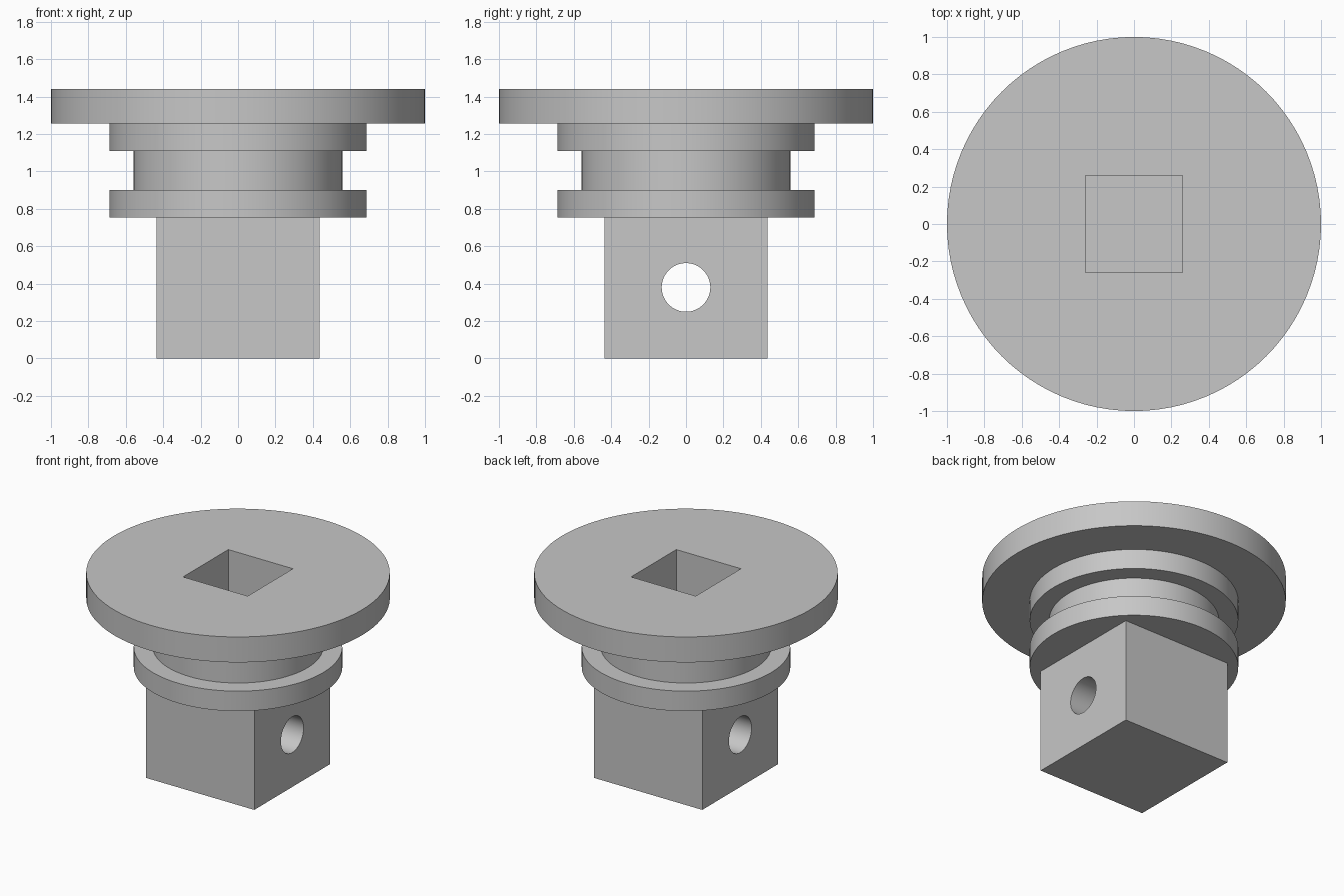
import bpy
import bmesh
from math import radians
from mathutils import Matrix

if "Cube" in bpy.data.objects:
    bpy.data.objects.remove(bpy.data.objects["Cube"], do_unlink=True)

# Single plain grey
grey = bpy.data.materials.new("plain grey")
grey.use_nodes = True
colour = (0.57, 0.57, 0.57, 1)
grey.diffuse_color = colour
grey.node_tree.nodes["Principled BSDF"].inputs["Base Color"].default_value = colour


def finish(name, bm):
    bmesh.ops.recalc_face_normals(bm, faces=bm.faces)
    mesh = bpy.data.meshes.new(name)
    bm.to_mesh(mesh)
    bm.free()
    mesh.materials.append(grey)
    obj = bpy.data.objects.new(name, mesh)
    bpy.context.collection.objects.link(obj)
    return obj


def box(name, half, z0, z1):
    bm = bmesh.new()
    bmesh.ops.create_cube(bm, size=1, matrix=Matrix.Translation((0, 0, (z0 + z1) / 2))
                          @ Matrix.Diagonal((2 * half, 2 * half, z1 - z0, 1)))
    return finish(name, bm)


def lathe(name, profile, segments=96):
    bm = bmesh.new()
    rings = []
    for r, z in profile:
        ring = bmesh.ops.create_circle(bm, segments=segments, radius=r,
                                       matrix=Matrix.Translation((0, 0, z)))
        rings.append(ring["verts"])
    for low, high in zip(rings, rings[1:]):
        for i in range(segments):
            j = (i + 1) % segments
            bm.faces.new((low[i], low[j], high[j], high[i]))
    bm.faces.new(rings[0])
    bm.faces.new(rings[-1])
    return finish(name, bm)


def boolean(target, tool, operation):
    mod = target.modifiers.new(operation.lower(), "BOOLEAN")
    mod.operation, mod.solver, mod.object = operation, "EXACT", tool
    bpy.ops.object.select_all(action="DESELECT")
    bpy.context.view_layer.objects.active = target
    target.select_set(True)
    bpy.ops.object.modifier_apply(modifier=mod.name)
    bpy.data.objects.remove(tool, do_unlink=True)


# Flange, grooved collar and neck as one turned body
plug = lathe("flanged_plug", [(0.687, 0.755), (0.687, 0.9), (0.56, 0.9), (0.56, 1.11),
                              (0.687, 1.11), (0.687, 1.255), (1, 1.255), (1, 1.44)])

# Square shank below the collar
boolean(plug, box("square_shank", 0.436, 0, 0.8), "UNION")

# Blind square socket in the top
boolean(plug, box("socket_cutter", 0.26, 0.9, 1.6), "DIFFERENCE")

# Round cross hole through the shank
bm = bmesh.new()
bmesh.ops.create_cone(bm, cap_ends=True, segments=64, radius1=0.13, radius2=0.13, depth=2,
                      matrix=Matrix.Translation((0, 0, 0.38)) @ Matrix.Rotation(radians(90), 4, "Y"))
boolean(plug, finish("hole_cutter", bm), "DIFFERENCE")

bpy.ops.object.shade_smooth_by_angle(angle=radians(30))
